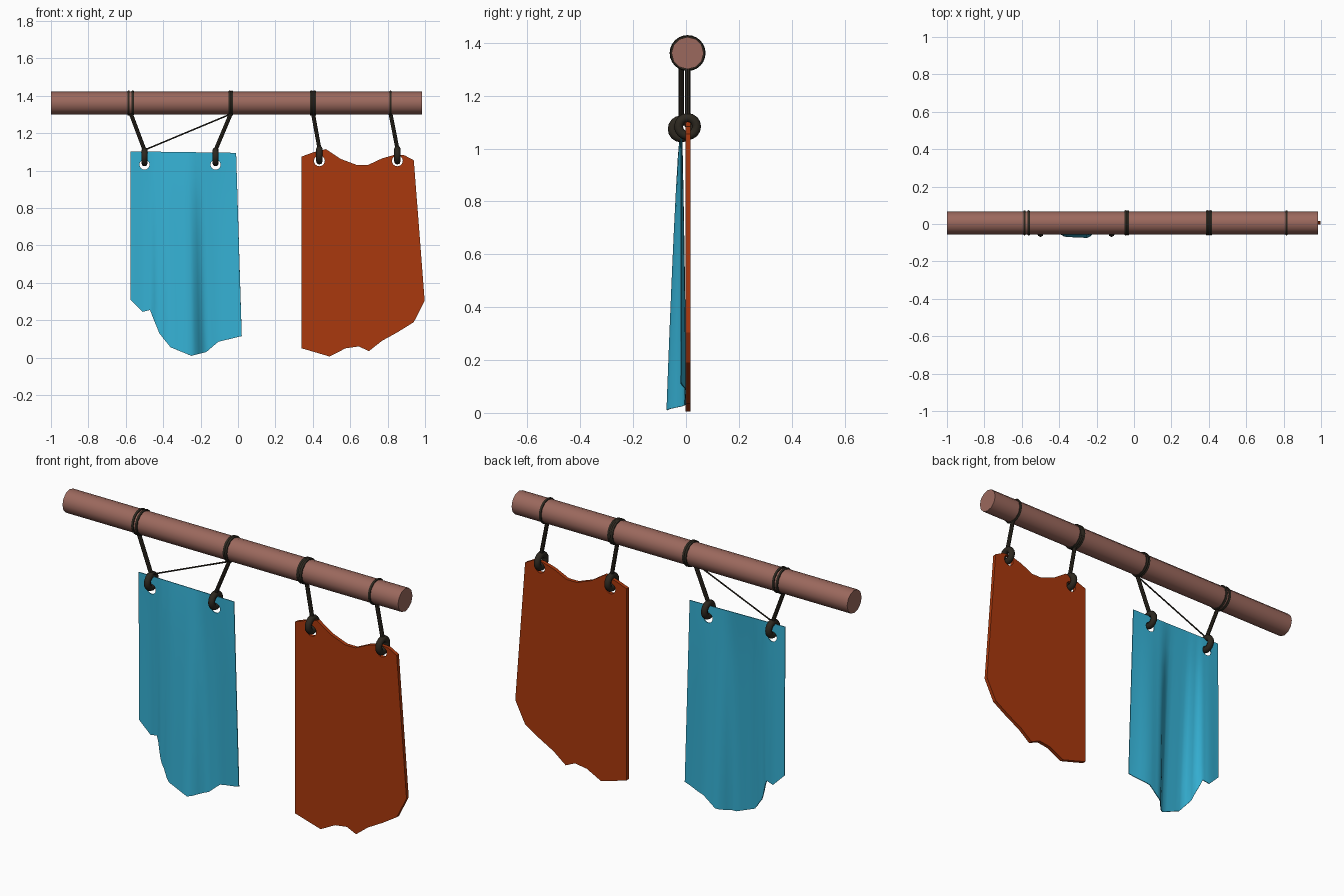
import bpy, bmesh, math
from mathutils import Vector

if "Cube" in bpy.data.objects:
    bpy.data.objects.remove(bpy.data.objects["Cube"])

def material(name, rgb):
    m = bpy.data.materials.new(name)
    m.diffuse_color = (*rgb, 1)
    m.use_nodes = True
    m.node_tree.nodes["Principled BSDF"].inputs["Base Color"].default_value = m.diffuse_color
    return m

WOOD = material("dusty brown wood", (0.33, 0.14, 0.11))
ROPE = material("dark rope", (0.026, 0.021, 0.014))
BLUE = material("sky blue cloth", (0.036, 0.44, 0.66))
RUST = material("rust orange cloth", (0.40, 0.04, 0.004))

def finish(obj, name, mat, angle=40):
    obj.name = name
    obj.data.materials.append(mat)
    bpy.ops.object.select_all(action='DESELECT')
    obj.select_set(True)
    bpy.context.view_layer.objects.active = obj
    bpy.ops.object.shade_smooth_by_angle(angle=math.radians(angle))
    return obj

def rod(name, a, b, r, mat, sides=8):
    a, b = Vector(a), Vector(b)
    d = b - a
    bpy.ops.mesh.primitive_cylinder_add(vertices=sides, radius=r, depth=d.length,
        location=(a + b) / 2, rotation=d.to_track_quat('Z', 'Y').to_euler())
    return finish(bpy.context.object, name, mat)

def ring(name, loc, major, minor, segs=16, sides=8):
    # ring lying in the y-z plane
    bpy.ops.mesh.primitive_torus_add(location=loc, rotation=(0, math.pi / 2, 0),
        major_radius=major, minor_radius=minor, major_segments=segs, minor_segments=sides)
    return finish(bpy.context.object, name, ROPE, 60)

def mesh_object(name, bm):
    bmesh.ops.recalc_face_normals(bm, faces=bm.faces)
    me = bpy.data.meshes.new(name)
    bm.to_mesh(me)
    bm.free()
    o = bpy.data.objects.new(name, me)
    bpy.context.collection.objects.link(o)
    return o

def punch(obj, holes, r):
    # cut round eyelets through the cloth
    bpy.context.view_layer.objects.active = obj
    for x, z in holes:
        bpy.ops.mesh.primitive_cylinder_add(vertices=16, radius=r, depth=0.3,
            location=(x, 0, z), rotation=(math.pi / 2, 0, 0))
        c = bpy.context.object
        c.hide_render = True
        m = obj.modifiers.new("eyelet", 'BOOLEAN')
        m.operation, m.solver, m.object = 'DIFFERENCE', 'EXACT', c
        bpy.context.view_layer.objects.active = obj
        bpy.ops.object.modifier_apply(modifier=m.name)
        bpy.data.objects.remove(c)

# pole
PY, PZ = 0.006, 1.361
rod("pole", (-1, PY, PZ), (0.985, PY, PZ), 0.061, WOOD, 12)

# hangers: (band x, loop offsets, ring x, y, ring z)
hangers = [(-0.573, (-0.012, 0.010), -0.50, -0.018, 1.074),
           (-0.038, (-0.006, 0.006), -0.12, -0.018, 1.074),
           (0.401, (-0.010, 0.0, 0.010), 0.435, 0.006, 1.083),
           (0.815, (0.0,), 0.852, 0.006, 1.083)]
for i, (bx, offs, rx, y, rz) in enumerate(hangers, 1):
    for k, o in enumerate(offs, 1):
        ring(f"pole_band_{i}_{k}", (bx + o, PY, PZ), 0.061, 0.007, 24, 6)
    rod(f"hanging_rope_{i}", (bx, y, 1.305), (rx, y, rz + 0.036), 0.0105, ROPE)
    ring(f"cloth_ring_{i}", (rx, y, rz), 0.034, 0.017)
rod("slack_cord", (-0.50, -0.018, 1.11), (-0.04, -0.018, 1.302), 0.004, ROPE, 6)

# blue cloth: columns run from a straight top edge to a torn, billowing hem
hem = [(-0.575, -0.012, 0.31), (-0.51, -0.008, 0.245), (-0.47, -0.012, 0.255),
       (-0.42, -0.042, 0.13), (-0.36, -0.068, 0.055), (-0.25, -0.072, 0.01),
       (-0.17, -0.004, 0.03), (-0.105, 0.0, 0.085), (0.02, -0.02, 0.115)]
cols = []
for a, b in zip(hem, hem[1:]):
    for k in range(4):
        t = k / 4
        s = t * t * (3 - 2 * t)
        cols.append((a[0] + (b[0] - a[0]) * t, a[1] + (b[1] - a[1]) * s, a[2] + (b[2] - a[2]) * t))
cols.append(hem[-1])
bm = bmesh.new()
ROWS = 8
grid = []
for x, y, z in cols:
    u = (x + 0.575) / 0.595
    tx, tz = -0.575 + 0.565 * u, 1.103 - 0.008 * u
    line = []
    for r in range(ROWS + 1):
        t = r / ROWS
        line.append(bm.verts.new((tx + (x - tx) * t, -0.018 + (y + 0.018) * t ** 0.75, tz + (z - tz) * t)))
    grid.append(line)
for p, q in zip(grid, grid[1:]):
    for r in range(ROWS):
        bm.faces.new((p[r], p[r + 1], q[r + 1], q[r]))
blue = mesh_object("blue_cloth", bm)
bpy.context.view_layer.objects.active = blue
sol = blue.modifiers.new("thickness", 'SOLIDIFY')
sol.thickness, sol.offset = 0.004, 0
bpy.ops.object.modifier_apply(modifier=sol.name)
punch(blue, [(-0.50, 1.032), (-0.12, 1.032)], 0.027)
finish(blue, "blue_cloth", BLUE, 50)

# orange cloth: flat torn panel
outline = [(0.34, 1.075), (0.40, 1.097), (0.47, 1.115), (0.55, 1.062), (0.635, 1.03),
           (0.695, 1.03), (0.77, 1.065), (0.84, 1.085), (0.89, 1.082), (0.94, 1.055),
           (0.998, 0.305), (0.94, 0.19), (0.855, 0.137), (0.77, 0.09), (0.70, 0.035),
           (0.645, 0.06), (0.575, 0.05), (0.49, 0.006), (0.34, 0.05)]
bm = bmesh.new()
f = bm.faces.new([bm.verts.new((x, -0.002, z)) for x, z in outline])
ext = bmesh.ops.extrude_face_region(bm, geom=[f], use_keep_orig=True)
bmesh.ops.translate(bm, vec=(0, 0.019, 0),
    verts=[v for v in ext["geom"] if isinstance(v, bmesh.types.BMVert)])
orange = mesh_object("orange_cloth", bm)
punch(orange, [(0.435, 1.052), (0.852, 1.052)], 0.029)
finish(orange, "orange_cloth", RUST, 20)
